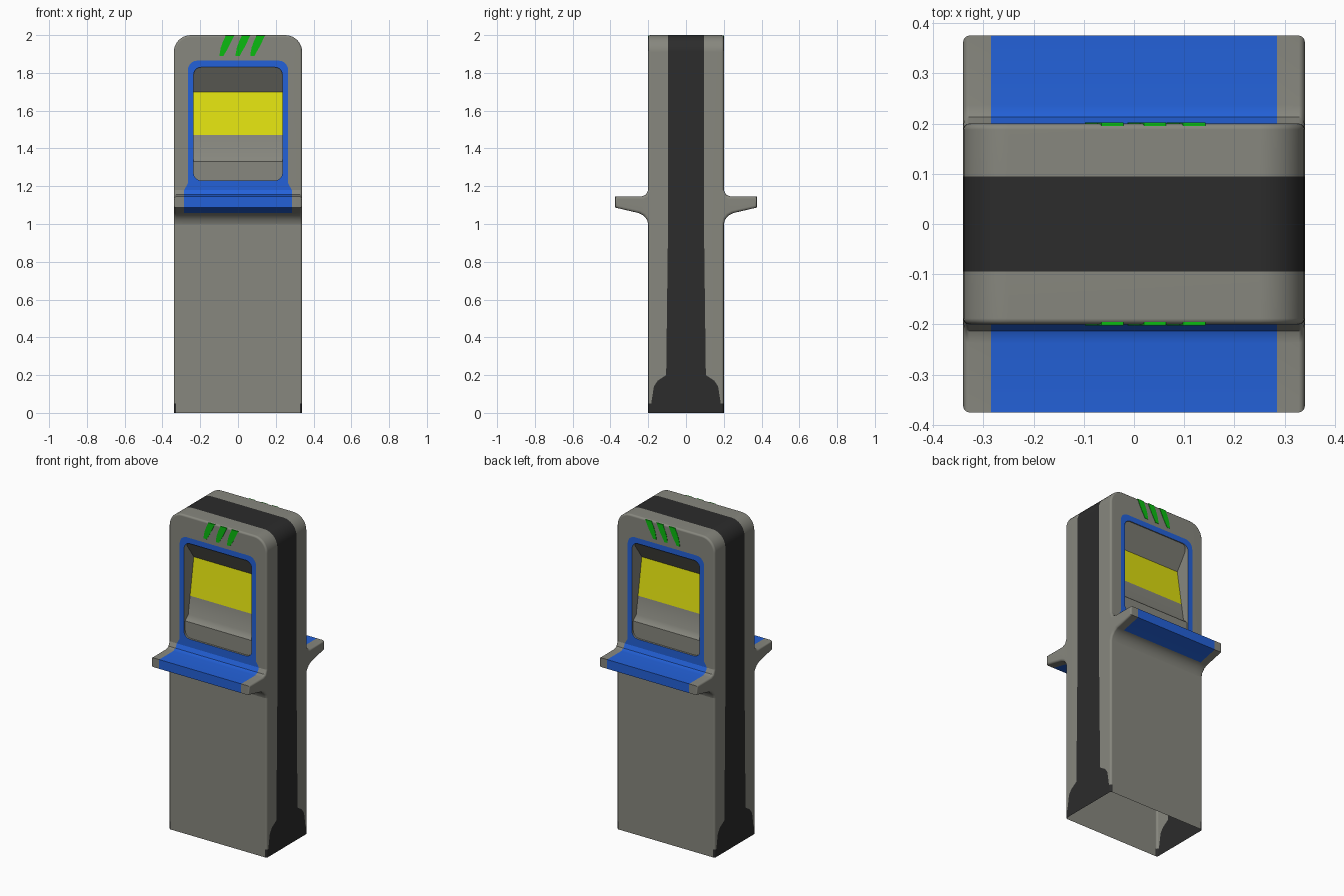
import bpy, bmesh, math

if "Cube" in bpy.data.objects:
    bpy.data.objects.remove(bpy.data.objects["Cube"])

HW, FY, TOP, R, FIL = 0.34, -0.20, 2.0, 0.09, 0.012   # half width, front, height, corner, edge fillet
ROOT_LO, ROOT_HI, BLUE_X = 1.0, 1.18, 0.285           # where the shelf meets the front


def material(name, rgb):
    m = bpy.data.materials.new(name)
    m.diffuse_color = (*rgb, 1)
    m.use_nodes = True
    m.node_tree.nodes["Principled BSDF"].inputs["Base Color"].default_value = m.diffuse_color
    return m


MATS = [material("grey", (0.242, 0.242, 0.209)), material("charcoal", (0.025, 0.025, 0.025)),
        material("blue", (0.017, 0.12, 0.69)), material("yellow", (0.73, 0.73, 0.005)),
        material("green", (0.003, 0.50, 0.005))]
GREY, DARK, BLUE, YELLOW, GREEN = range(5)


def part(name, faces, mirror=(True, True, False)):
    """Make a mirrored object from (points, material) faces that together face -y."""
    bm = bmesh.new()
    for pts, mat in faces:
        bm.faces.new([bm.verts.new(p) for p in pts]).material_index = mat
    bmesh.ops.remove_doubles(bm, verts=bm.verts[:], dist=1e-5)
    bmesh.ops.recalc_face_normals(bm, faces=bm.faces[:])
    bm.normal_update()
    if sum(f.normal.y * f.calc_area() for f in bm.faces) > 0:
        bmesh.ops.reverse_faces(bm, faces=bm.faces[:])
    me = bpy.data.meshes.new(name)
    bm.to_mesh(me)
    bm.free()
    for m in MATS:
        me.materials.append(m)
    ob = bpy.data.objects.new(name, me)
    bpy.context.collection.objects.link(ob)
    bpy.ops.object.select_all(action='DESELECT')
    ob.select_set(True)
    bpy.context.view_layer.objects.active = ob
    bpy.ops.object.shade_smooth_by_angle(angle=math.radians(38))
    ob.modifiers.new("mirror", 'MIRROR').use_axis = mirror
    ob.modifiers.new("normals", 'WEIGHTED_NORMAL').keep_sharp = True
    return ob


def arc(cx, cz, r, a0, a1, n):
    return [(cx + r * math.cos(math.radians(a0 + (a1 - a0) * i / n)),
             cz + r * math.sin(math.radians(a0 + (a1 - a0) * i / n))) for i in range(n + 1)]


def arch(inset):
    """Right half of the body outline, from the floor up to the top centre."""
    side = [(HW - inset, z) for z in (0, 0.05, 0.14, 0.17, 0.2, ROOT_LO, ROOT_HI)]
    return side + arc(HW - R, TOP - R, R - inset, 0, 90, 8) + [(0, TOP - inset)]


def at(y, pts):
    return [(x, y, z) for x, z in pts]


# fillet steps: (inset in x/z, shift in y), from the side face to the front face
STEPS = [(FIL * (1 - math.cos(a)), FIL * (1 - math.sin(a)))
         for a in (math.radians(d) for d in (0, 30, 60, 90))]

# body: side and top wall with a dark central band that flares at the foot
flare = [0.187, 0.184, 0.17, 0.15, 0.105]
full = arch(0)
band = [(x, -(flare[i] if i < 5 else 0.095), z) for i, (x, z) in enumerate(full)]
rings = [at(0, full), band] + [at(FY + dy, arch(ins)) for ins, dy in STEPS]
body = []
for k in range(len(rings) - 1):
    for i in range(len(full) - 1):
        a, b = rings[k], rings[k + 1]
        if k >= 2 and full[i][1] == ROOT_LO:
            continue                                   # the shelf ends here
        dark = k == 0 or full[i][1] < 0.04
        body.append(([a[i], a[i + 1], b[i + 1], b[i]], DARK if dark else GREY))

# front panels below the shelf and around the blue frame
inner = arch(FIL)
low = [(0, 0)] + inner[:6] + [(BLUE_X, ROOT_LO), (0, ROOT_LO)]
frame = [(BLUE_X, ROOT_HI), (0.265, 1.215)] + arc(0.215, 1.815, 0.05, 0, 90, 6) + [(0, 1.865)]
body.append((at(FY, low), GREY))
body.append((at(FY, inner[6:] + frame[::-1]), GREY))
part("kiosk_body", body)

# blue frame around the opening
opening = ([(0, 1.23)] + arc(0.195, 1.27, 0.04, -90, 0, 5)
           + [(0.235, z) for z in (1.33, 1.36, 1.47, 1.70)]
           + arc(0.195, 1.79, 0.04, 0, 90, 5) + [(0, 1.83)])
part("screen_frame", [(at(FY, [(0, ROOT_HI)] + frame + opening[::-1]), BLUE)])

# recess: lip, ledge, tilted screen and sloping ceiling
PROFILE = [(1.23, 0.012), (1.33, 0.012), (1.36, 0.042), (1.47, 0.06), (1.70, 0.097), (1.83, 0.006)]


def depth(z):
    for (z0, d0), (z1, d1) in zip(PROFILE, PROFILE[1:]):
        if z <= z1 + 1e-6:
            return FY + d0 + (d1 - d0) * (z - z0) / (z1 - z0)
    return FY + PROFILE[-1][1]


recess = []
for (x0, z0), (x1, z1) in zip(opening, opening[1:]):
    y0, y1 = depth(z0), depth(z1)
    recess.append(([(x0, FY, z0), (x1, FY, z1), (x1, y1, z1), (x0, y0, z0)], GREY))
    if z1 - z0 > 1e-4:
        mat = YELLOW if 1.46 < z0 and z1 < 1.71 else GREY
        recess.append(([(0, y0, z0), (x0, y0, z0), (x1, y1, z1), (0, y1, z1)], mat))
part("screen_recess", recess)

# shelf: profile run across the width with rounded ends
SHELF = [(FY, ROOT_LO), (-0.206, 1.022), (-0.225, 1.045), (-0.25, 1.058), (-0.375, 1.087),
         (-0.375, 1.145), (-0.237, 1.145), (-0.213, 1.155), (FY, ROOT_HI)]


def section(x, shift_z, shift_y):
    out = []
    for i, (y, z) in enumerate(SHELF):
        dz = 0 if i in (0, 8) else (shift_z if i < 5 else -shift_z)
        out.append((x, y + shift_y, z + dz))
    return out


cols = [section(0, 0, 0), section(BLUE_X, 0, 0)]
cols += [section(HW - ins, dy, dy) for ins, dy in STEPS[::-1]]
shelf = []
for k in range(len(cols) - 1):
    for i in range(len(SHELF) - 1):
        a, b = cols[k], cols[k + 1]
        blue = k == 0 and i >= 3
        shelf.append(([a[i], b[i], b[i + 1], a[i + 1]], BLUE if blue else GREY))
shelf.append((cols[-1], GREY))
part("shelf", shelf)

# three green slanted marks near the top, as thin plates
marks = []
for x0 in (-0.087, -0.002, 0.076):
    rows = [(x0 + 0.044 * t ** 1.15, 0.011 + 0.011 * min(1, t * 2), 1.89 + 0.107 * t)
            for t in (0, 0.12, 0.4, 0.7, 1)]
    outline = [(c + w, z) for c, w, z in rows] + [(c - w, z) for c, w, z in rows[::-1]]
    f, b = at(FY - 0.002, outline), at(FY + 0.006, outline)
    marks.append((f, GREEN))
    for i in range(len(f)):
        j = (i + 1) % len(f)
        marks.append(([f[i], b[i], b[j], f[j]], GREEN))
part("green_marks", marks, (False, True, False))
